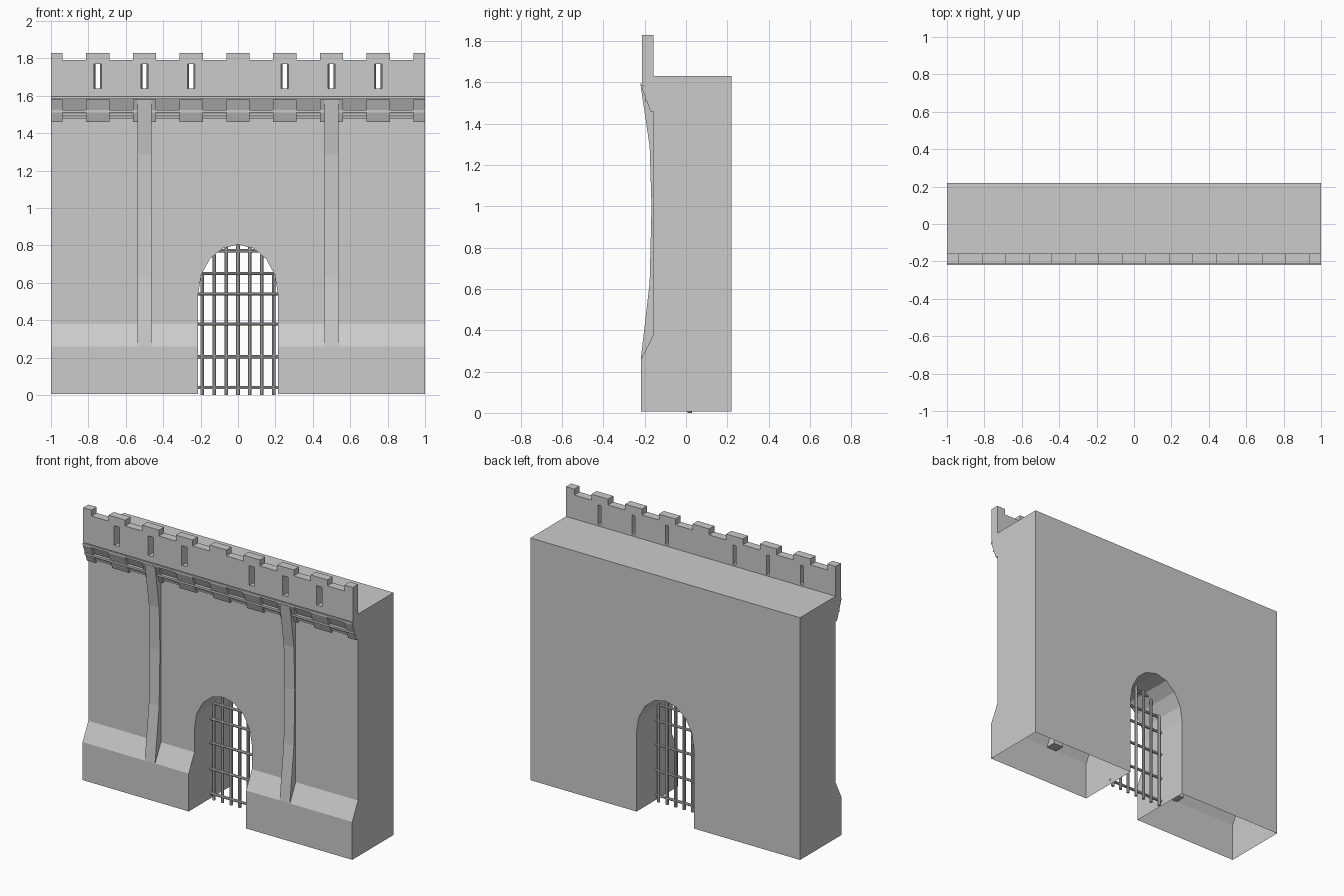
import bpy, bmesh, math
from mathutils import Vector, Matrix

if "Cube" in bpy.data.objects:
    bpy.data.objects.remove(bpy.data.objects["Cube"])


def finish(bm, name):
    bmesh.ops.recalc_face_normals(bm, faces=bm.faces)
    me = bpy.data.meshes.new(name)
    bm.to_mesh(me)
    bm.free()
    ob = bpy.data.objects.new(name, me)
    bpy.context.collection.objects.link(ob)
    return ob


def add_prism(bm, pts, axis, lo, hi):
    """Extrude a profile: (y, z) points along x, or (x, z) points along y."""
    def at(p, d):
        return (d, p[0], p[1]) if axis == 'x' else (p[0], d, p[1])
    a = [bm.verts.new(at(p, lo)) for p in pts]
    b = [bm.verts.new(at(p, hi)) for p in pts]
    bm.faces.new(a)
    bm.faces.new(b[::-1])
    n = len(pts)
    for i in range(n):
        j = (i + 1) % n
        bm.faces.new((a[i], b[i], b[j], a[j]))


def add_rod(bm, p, q, r, sides=8):
    p, q = Vector(p), Vector(q)
    d = q - p
    m = Matrix.Translation((p + q) / 2) @ d.to_track_quat('Z', 'Y').to_matrix().to_4x4()
    bmesh.ops.create_cone(bm, cap_ends=True, segments=sides, radius1=r, radius2=r,
                          depth=d.length, matrix=m)


def cut(ob, cutter):
    cutter.hide_render = True
    mod = ob.modifiers.new("cut", 'BOOLEAN')
    mod.operation = 'DIFFERENCE'
    mod.solver = 'EXACT'
    mod.object = cutter
    bpy.context.view_layer.objects.active = ob
    bpy.ops.object.modifier_apply(modifier=mod.name)
    bpy.data.objects.remove(cutter)


BASE, W, SPRING, RISE = 0.006, 0.213, 0.54, 0.265

# Wall with sloped plinth and flared cornice
bm = bmesh.new()
add_prism(bm, [(0.22, BASE), (-0.218, BASE), (-0.218, 0.26), (-0.157, 0.38),
               (-0.157, 1.475), (-0.165, 1.495), (-0.205, 1.585), (-0.212, 1.60),
               (-0.212, 1.63), (0.22, 1.63)], 'x', -1, 1)
wall = finish(bm, "wall")

# Arched gateway through the wall
arch = [(-W, -0.1), (W, -0.1)]
arch += [(W * math.cos(math.pi * i / 8), SPRING + RISE * math.sin(math.pi * i / 8))
         for i in range(9)]
bm = bmesh.new()
add_prism(bm, arch, 'y', -0.5, 0.5)
cut(wall, finish(bm, "gate_cutter"))

# The wall is open underneath
bm = bmesh.new()
bm.from_mesh(wall.data)
under = [f for f in bm.faces if f.normal.z < -0.9 and f.calc_center_median().z < 0.05]
bmesh.ops.delete(bm, geom=under, context='FACES')
bm.to_mesh(wall.data)
bm.free()

# Parapet with merlons
outline = [(-1, 1.63)]
for i in range(9):
    c = -1 + i * 0.25
    l, r = max(c - 0.062, -1), min(c + 0.062, 1)
    if i > 0:
        outline.append((l, 1.79))
    outline += [(l, 1.83), (r, 1.83)]
    if i < 8:
        outline.append((r, 1.79))
outline.append((1, 1.63))
bm = bmesh.new()
add_prism(bm, outline, 'y', -0.212, -0.157)
parapet = finish(bm, "parapet")

# Arrow slits, narrower inside
bm = bmesh.new()
for x in (-0.75, -0.5, -0.25, 0.25, 0.5, 0.75):
    n = len(bm.verts)
    add_prism(bm, [(x - 0.02, 1.64), (x + 0.02, 1.64), (x + 0.02, 1.77), (x - 0.02, 1.77)],
              'y', -0.213, -0.156)
    bm.verts.ensure_lookup_table()
    for v in bm.verts[n:]:
        if v.co.y > -0.18:
            v.co.x = x + (v.co.x - x) * 0.55
cut(parapet, finish(bm, "slit_cutter"))

# Corbels under the merlons, with steps between them
bm = bmesh.new()
for i in range(9):
    c = -1 + i * 0.25
    add_prism(bm, [(-0.155, 1.46), (-0.172, 1.46), (-0.216, 1.58), (-0.155, 1.58)], 'x',
              max(c - 0.062, -1), min(c + 0.062, 1))
corbels = finish(bm, "corbels")
bm = bmesh.new()
for i in range(8):
    l, r = -0.938 + i * 0.25, -0.812 + i * 0.25
    for y, z in ((-0.168, 1.475), (-0.176, 1.493)):
        add_prism(bm, [(-0.155, z), (y, z), (y, z + 0.01), (-0.155, z + 0.01)], 'x', l, r)
finish(bm, "corbel_steps")

# Two thin mouldings along the cornice
bm = bmesh.new()
for y, z in ((-0.198, 1.51), (-0.22, 1.582)):
    add_prism(bm, [(-0.165, z), (y, z), (y, z + 0.013), (-0.165, z + 0.013)], 'x', -1, 1)
finish(bm, "mouldings")

# Curved buttress ribs
bm = bmesh.new()
for x in (-0.5, 0.5):
    add_prism(bm, [(-0.15, 0.26), (-0.219, 0.26), (-0.176, 0.63), (-0.167, 1.0),
                   (-0.176, 1.29), (-0.219, 1.58), (-0.15, 1.58)], 'x', x - 0.038, x + 0.038)
finish(bm, "buttress_ribs")


# Portcullis of round bars
bm = bmesh.new()
for i in range(-3, 4):
    x = i * 0.0635
    top = SPRING + RISE * math.sqrt(1 - (x / W) ** 2)
    add_rod(bm, (x, 0.018, 0), (x, 0.018, top), 0.010)
for z in (0.04, 0.205, 0.38, 0.54, 0.65, 0.772):
    h = W * math.sqrt(1 - (max(z - SPRING, 0) / RISE) ** 2) + 0.003
    add_rod(bm, (-h, 0.014, z), (h, 0.014, z), 0.009)
finish(bm, "portcullis")
